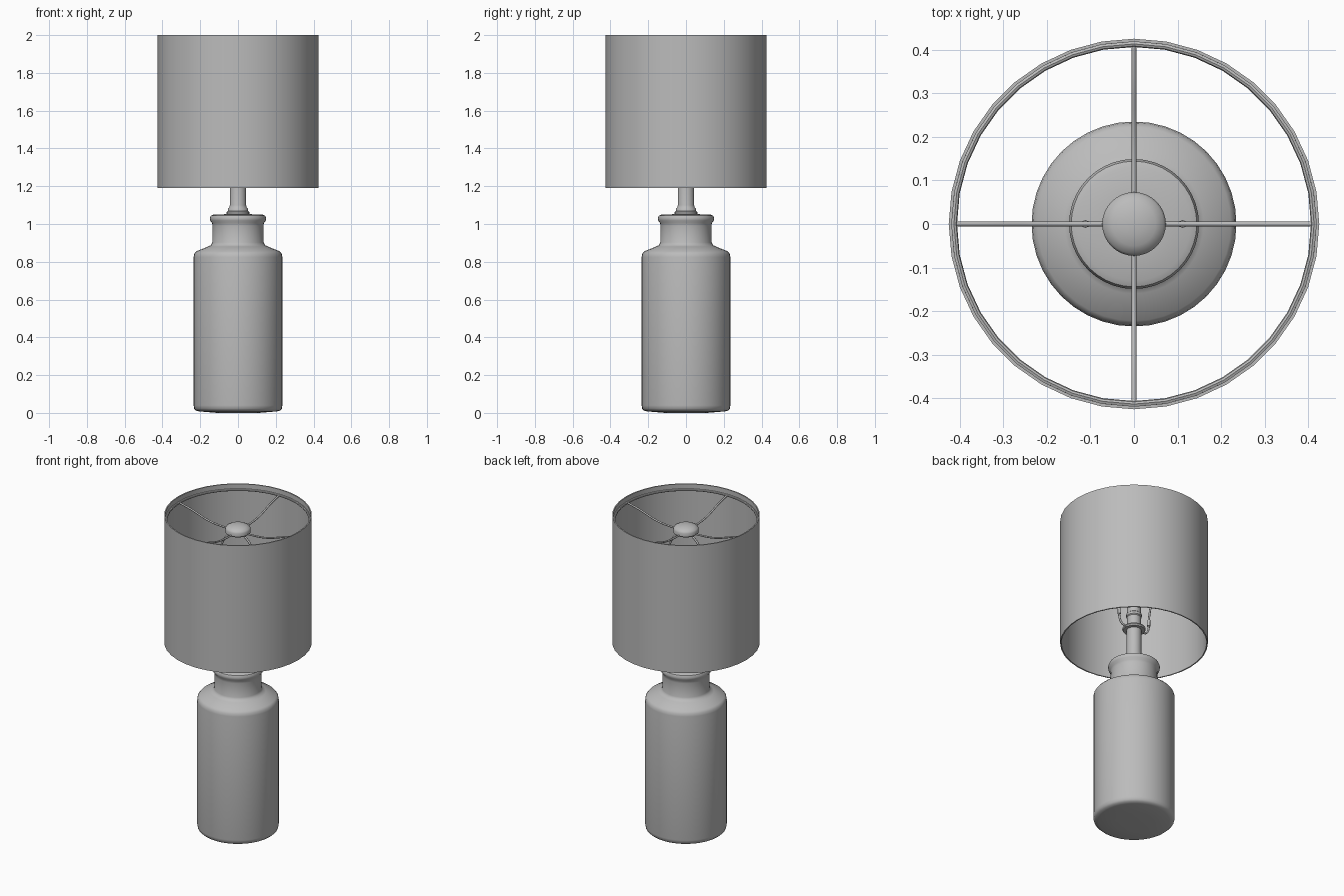
import bpy, bmesh, math

if "Cube" in bpy.data.objects:
    bpy.data.objects.remove(bpy.data.objects["Cube"])

grey = bpy.data.materials.new("plain grey")
grey.diffuse_color = (0.5, 0.5, 0.5, 1)
grey.use_nodes = True
grey.node_tree.nodes["Principled BSDF"].inputs["Base Color"].default_value = grey.diffuse_color


def finish(ob, angle=40):
    ob.data.materials.clear()
    ob.data.materials.append(grey)
    bpy.ops.object.select_all(action='DESELECT')
    ob.select_set(True)
    bpy.context.view_layer.objects.active = ob
    bpy.ops.object.shade_smooth_by_angle(angle=math.radians(angle))
    return ob


def lathe(name, profile, sides=36, closed=False):
    """Spin (radius, z) points round the z axis."""
    bm = bmesh.new()
    pts = profile + profile[:1] if closed else profile
    vs = [bm.verts.new((r, 0, z)) for r, z in pts]
    es = [bm.edges.new(p) for p in zip(vs, vs[1:])]
    bmesh.ops.spin(bm, geom=vs + es, cent=(0, 0, 0), axis=(0, 0, 1),
                   angle=2 * math.pi, steps=sides)
    bmesh.ops.remove_doubles(bm, verts=bm.verts, dist=0.0003)
    bmesh.ops.recalc_face_normals(bm, faces=bm.faces)
    me = bpy.data.meshes.new(name)
    bm.to_mesh(me)
    bm.free()
    ob = bpy.data.objects.new(name, me)
    bpy.context.collection.objects.link(ob)
    return finish(ob)


def rod(name, points, radius, angle=0):
    """Smooth round wire through points, turned about z."""
    cu = bpy.data.curves.new(name, 'CURVE')
    cu.dimensions = '3D'
    cu.bevel_depth = radius
    cu.bevel_resolution = 2
    cu.resolution_u = 6
    cu.use_fill_caps = True
    sp = cu.splines.new('BEZIER')
    sp.bezier_points.add(len(points) - 1)
    for bp, p in zip(sp.bezier_points, points):
        bp.co = p
        bp.handle_left_type = bp.handle_right_type = 'AUTO'
    ob = bpy.data.objects.new(name, cu)
    bpy.context.collection.objects.link(ob)
    ob.rotation_euler.z = angle
    bpy.ops.object.select_all(action='DESELECT')
    ob.select_set(True)
    bpy.context.view_layer.objects.active = ob
    bpy.ops.object.convert(target='MESH')
    return finish(bpy.context.object, 60)


# Bottle-shaped base
lathe("bottle_base", [
    (0, 0.004), (0.11, 0.0), (0.205, 0.008), (0.222, 0.012), (0.232, 0.022),
    (0.235, 0.04), (0.235, 0.825), (0.232, 0.842), (0.222, 0.855),
    (0.16, 0.88), (0.143, 0.888), (0.136, 0.902), (0.135, 0.99),
    (0.137, 1.005), (0.147, 1.018), (0.149, 1.032), (0.144, 1.044),
    (0.13, 1.05), (0.06, 1.052), (0, 1.052)], 40)

# Stem with flared foot
lathe("stem", [
    (0, 1.05), (0.06, 1.05), (0.06, 1.064), (0.054, 1.068), (0.054, 1.078),
    (0.046, 1.088), (0.043, 1.1), (0.043, 1.28), (0, 1.28)], 24)

# Harp saddle, socket and bulb
lathe("harp_saddle", [
    (0, 1.275), (0.064, 1.275), (0.068, 1.283), (0.064, 1.292), (0, 1.292)], 24)
lathe("socket", [
    (0, 1.29), (0.034, 1.29), (0.04, 1.31), (0.04, 1.36), (0.045, 1.365),
    (0.045, 1.38), (0.04, 1.385), (0.04, 1.44), (0, 1.44)], 24)
lathe("bulb", [
    (0, 1.43), (0.032, 1.43), (0.034, 1.47), (0.05, 1.52), (0.066, 1.57),
    (0.07, 1.61), (0.064, 1.645), (0.046, 1.672), (0.022, 1.685), (0, 1.688)], 24)

# Harp: two mirrored wires with sleeves
for side, angle in (("right", 0), ("left", math.pi)):
    rod("harp_" + side, [
        (0.05, 0, 1.283), (0.092, 0, 1.293), (0.11, 0, 1.33), (0.112, 0, 1.39),
        (0.14, 0, 1.6), (0.115, 0, 1.78), (0.05, 0, 1.87), (0, 0, 1.89)],
        0.006, angle)
    rod("harp_sleeve_" + side,
        [(0.111, 0, 1.345), (0.112, 0, 1.385)], 0.009, angle)

# Finial knob
lathe("finial", [
    (0, 1.885), (0.066, 1.885), (0.073, 1.892), (0.073, 1.912), (0.068, 1.922),
    (0.05, 1.932), (0.025, 1.938), (0, 1.94)], 32)

# Drum shade with thin wall
lathe("shade", [
    (0.425, 1.19), (0.425, 2.0), (0.418, 2.0), (0.418, 1.19)], 36, True)

# Wire ring and four sagging spider arms
lathe("shade_ring", [
    (0.413 + 0.007 * math.cos(a * math.pi / 4),
     1.965 + 0.007 * math.sin(a * math.pi / 4)) for a in range(8)], 36, True)
for i in range(4):
    rod("spider_arm_%d" % (i + 1), [
        (0.413, 0, 1.965), (0.33, 0, 1.945), (0.2, 0, 1.905), (0.05, 0, 1.892)],
        0.0055, i * math.pi / 2)
